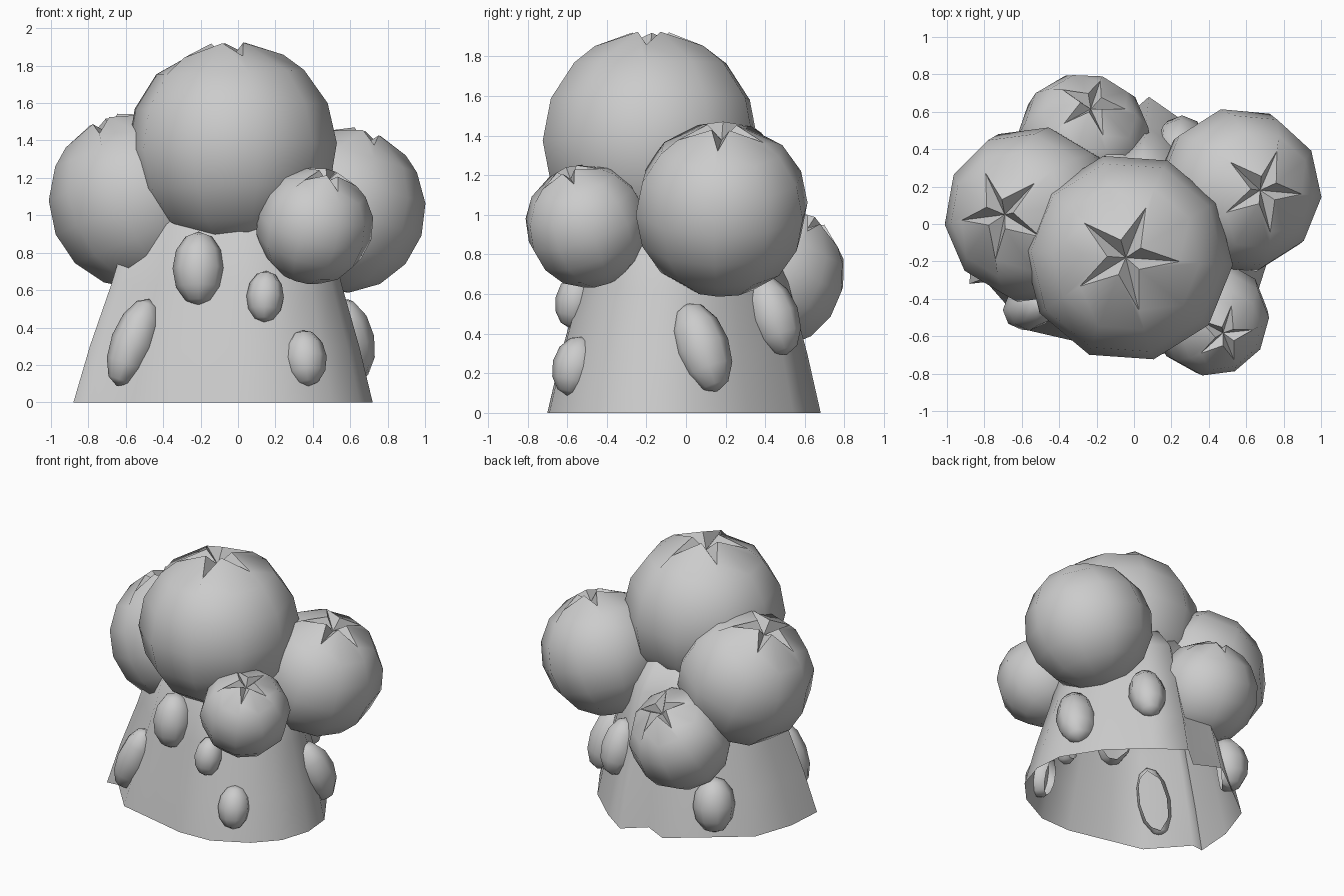
import bpy, bmesh
from math import sin, cos, radians
from mathutils import Vector, Matrix

if "Cube" in bpy.data.objects:
    bpy.data.objects.remove(bpy.data.objects["Cube"])

grey = bpy.data.materials.new("plain grey")
grey.use_nodes = True
grey.diffuse_color = (0.6, 0.6, 0.6, 1)
grey.node_tree.nodes["Principled BSDF"].inputs["Base Color"].default_value = (0.6, 0.6, 0.6, 1)


def finish(bm, name, angle):
    """Turn a bmesh into a smooth-shaded grey object."""
    mesh = bpy.data.meshes.new(name)
    bm.to_mesh(mesh)
    bm.free()
    mesh.materials.append(grey)
    obj = bpy.data.objects.new(name, mesh)
    bpy.context.collection.objects.link(obj)
    bpy.ops.object.select_all(action="DESELECT")
    obj.select_set(True)
    bpy.context.view_layer.objects.active = obj
    bpy.ops.object.shade_smooth_by_angle(angle=radians(angle))


def aim(center, axis):
    """Placement that points local z along the axis."""
    turn = Vector((0, 0, 1)).rotation_difference(Vector(axis))
    return Matrix.Translation(center) @ turn.to_matrix().to_4x4()


def polar(radius, tilt, turn):
    return radius * Vector((sin(tilt) * cos(turn), sin(tilt) * sin(turn), cos(tilt)))


def heading(v):
    return v.co.to_2d().angle_signed(Vector((1, 0)))


def berry(name, center, radius, axis, phase):
    """Round berry whose top ring is pulled into a sunken five-pointed star."""
    bm = bmesh.new()
    bmesh.ops.create_uvsphere(bm, u_segments=10, v_segments=8, radius=radius)
    pole = max(bm.verts, key=lambda v: v.co.z)
    ring = sorted((e.other_vert(pole) for e in pole.link_edges), key=heading)
    # spin so that one star tip sits at the wanted heading
    spin = Matrix.Rotation(radians(phase) - heading(ring[0]), 4, "Z")
    for i, v in enumerate(ring):
        v.co = polar(radius, radians(10 if i % 2 else 31), heading(v))
    pole.co.z = radius * 0.82
    bm.transform(aim(center, axis) @ spin)
    finish(bm, name, 60)


def bump(name, center, width, length, axis):
    """Egg-shaped bud on the trunk, cut away on the side inside the wall."""
    bm = bmesh.new()
    bmesh.ops.create_uvsphere(bm, u_segments=8, v_segments=6, radius=1)
    bm.transform(aim(center, axis) @ Matrix.Diagonal((width, width, length, 1)))
    along = Vector(axis).normalized()
    outward = Vector((center[0], center[1], 0))
    outward = (outward - along * outward.dot(along)).normalized()
    bmesh.ops.bisect_plane(bm, geom=bm.verts[:] + bm.edges[:] + bm.faces[:],
                           plane_co=Vector(center) - outward * 0.06,
                           plane_no=outward, clear_inner=True)
    finish(bm, name, 80)


# Hollow flared trunk, open underneath, with an uneven footprint
footprint = [(0.65, -0.4), (0.72, -0.18), (0.7, 0.04), (0.53, 0.31), (0.28, 0.54),
             (0.08, 0.68), (-0.07, 0.55), (-0.25, 0.64), (-0.54, 0.42), (-0.76, 0.25),
             (-0.86, -0.04), (-0.88, -0.32), (-0.79, -0.31), (-0.56, -0.57),
             (-0.3, -0.63), (0, -0.7), (0.25, -0.69), (0.5, -0.56)]
levels = [(0, 1), (0.3, 0.9), (0.63, 0.77), (0.95, 0.66), (1.15, 0.42)]
bm = bmesh.new()
rings = [[bm.verts.new((x * s, y * s, z)) for x, y in footprint] for z, s in levels]
count = len(footprint)
for low, high in zip(rings, rings[1:]):
    for i in range(count):
        j = (i + 1) % count
        bm.faces.new((low[i], low[j], high[j], high[i]))
bm.faces.new(rings[-1])
finish(bm, "trunk", 75)

# Berries clustered on the trunk
berry("top_berry", (-0.03, -0.18, 1.37), 0.56, (-0.03, 0, 1), -4)
berry("left_berry", (0.56, 0.18, 1.03), 0.445, (0.33, 0, 1), -5)
berry("right_berry", (-0.54, 0.05, 1.08), 0.475, (-0.42, 0, 1), 43)
berry("front_berry", (0.41, -0.5, 0.945), 0.315, (0.28, -0.35, 1), 5)
berry("back_berry", (-0.27, 0.45, 0.69), 0.36, (0.16, 0.68, 1), 0)

# Buds around the trunk wall
bump("front_upper_bud", (-0.21, -0.48, 0.715), 0.14, 0.2, (0, 0.15, 1))
bump("front_middle_bud", (0.145, -0.56, 0.565), 0.1, 0.14, (0.05, 0.2, 1))
bump("front_lower_bud", (0.36, -0.56, 0.235), 0.115, 0.155, (-0.1, 0.25, 1))
bump("right_front_bud", (-0.56, -0.45, 0.32), 0.12, 0.25, (0.38, 0.1, 1))
bump("left_bud", (0.59, 0.08, 0.33), 0.14, 0.24, (-0.2, -0.35, 1))
bump("back_left_bud", (0.25, 0.44, 0.49), 0.13, 0.21, (-0.1, -0.35, 1))
bump("back_right_bud", (-0.51, 0.39, 0.23), 0.15, 0.2, (0.1, -0.1, 1))
